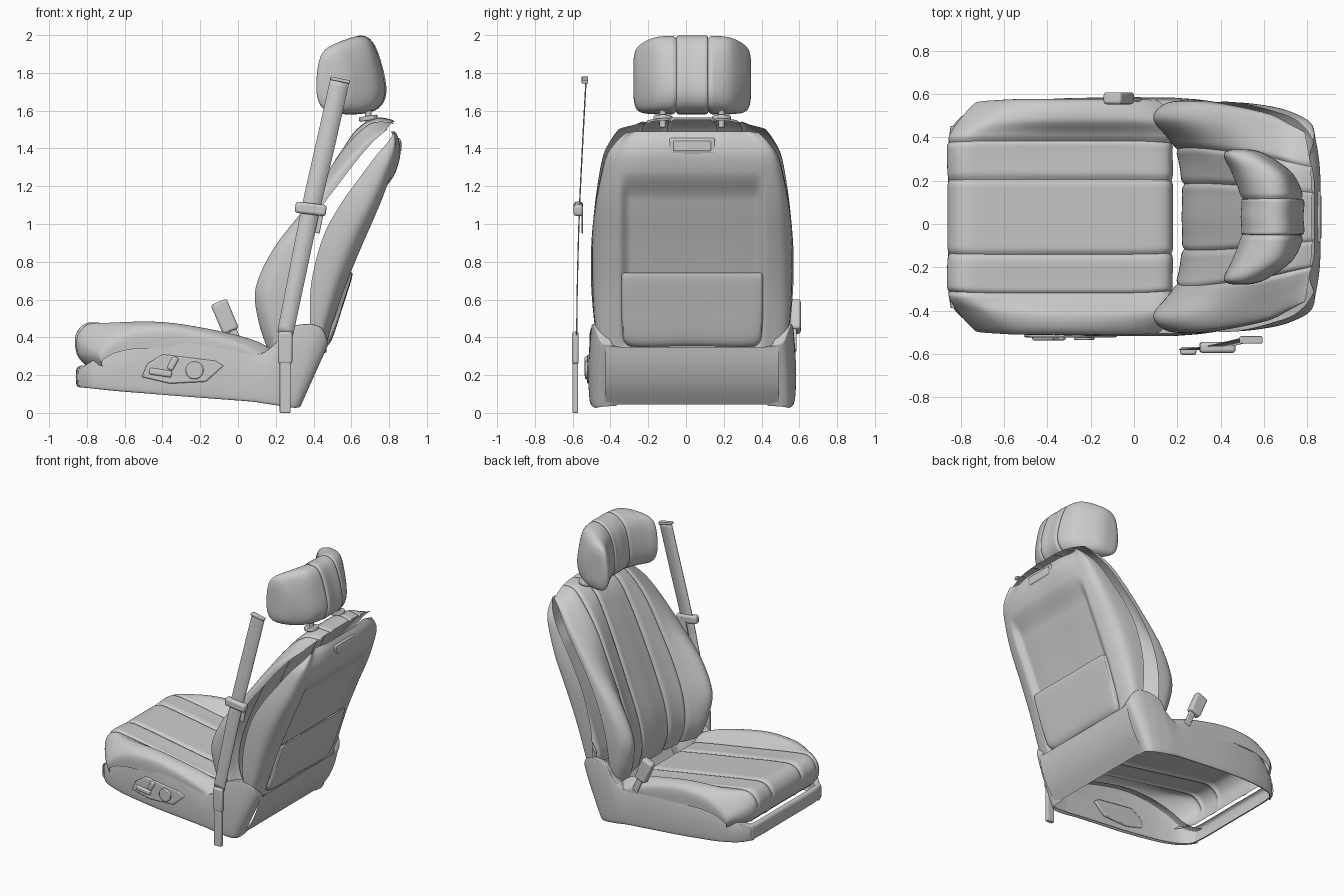
import bpy, bmesh, math
from mathutils import Vector

if "Cube" in bpy.data.objects:
    bpy.data.objects.remove(bpy.data.objects["Cube"])

C = 0.033  # centre line of the seat in y


def finish(name, verts, faces, angle=50):
    me = bpy.data.meshes.new(name)
    me.from_pydata(verts, [], faces)
    bm = bmesh.new()
    bm.from_mesh(me)
    bmesh.ops.remove_doubles(bm, verts=bm.verts, dist=1e-5)
    bmesh.ops.recalc_face_normals(bm, faces=bm.faces)
    bm.to_mesh(me)
    bm.free()
    ob = bpy.data.objects.new(name, me)
    bpy.context.collection.objects.link(ob)
    bpy.ops.object.select_all(action='DESELECT')
    bpy.context.view_layer.objects.active = ob
    ob.select_set(True)
    bpy.ops.object.shade_smooth_by_angle(angle=math.radians(angle))
    return ob


def spline(p, t, closed=False):
    n = len(p)
    i = int(t) if closed else min(int(t), n - 2)
    f = t - i
    a, b, c, d = [p[(i + k) % n] if closed else p[max(0, min(n - 1, i + k))] for k in (-1, 0, 1, 2)]
    return (b * 2 + (c - a) * f + (a * 2 - b * 5 + c * 4 - d) * f * f + (b * 3 - a - c * 3 + d) * f ** 3) / 2


def grid(name, ctrl, closed=False, nu=6, nv=14, post=None):
    """Smooth surface through a grid of control points."""
    cu = len(ctrl[0]) * nu if closed else (len(ctrl[0]) - 1) * nu + 1
    cv = (len(ctrl) - 1) * nv + 1
    cols = [[spline(r, i / nu, closed) for r in ctrl] for i in range(cu)]
    verts = []
    for j in range(cv):
        for col in cols:
            p = spline(col, j / nv)
            verts.append(post(p, j / nv) if post else p)
    last = cu if closed else cu - 1
    faces = [(j * cu + i, j * cu + (i + 1) % cu, (j + 1) * cu + (i + 1) % cu, (j + 1) * cu + i)
             for j in range(cv - 1) for i in range(last)]
    return finish(name, verts, faces)


def patch(name, rows, wid=None, seams=(), core=None, shape=None, **kw):
    """Symmetric surface: rows of (dy, xz profile) from the centre outwards."""
    def line(dy, pts, s):
        return [Vector((x, C + s * dy * (wid[i] if wid else 1), z)) for i, (x, z) in enumerate(pts)]
    ctrl = [line(d, p, -1) for d, p in reversed(rows[1:])] + [line(d, p, 1) for d, p in rows]
    m = len(rows) - 1

    def post(p, v):
        if shape:
            p = shape(p)
        for k in seams:
            g = 0.014 * math.exp(-((abs(v - m) - k) / 0.07) ** 2)
            p = p + (Vector(core) - p).normalized() * g
        return p
    return grid(name, ctrl, post=post, **kw)


def box(name, loc, size, tilt=0, bevel=0.01):
    bpy.ops.mesh.primitive_cube_add(size=1, location=loc, rotation=(0, tilt, 0))
    ob = bpy.context.object
    ob.name = name
    ob.scale = size
    bpy.ops.object.transform_apply(location=False, rotation=False, scale=True)
    mod = ob.modifiers.new("bevel", 'BEVEL')
    mod.width, mod.segments = bevel, 3
    bpy.ops.object.shade_smooth_by_angle(angle=math.radians(40))
    return ob


def cyl(name, loc, r, h, rot=(0, 0, 0)):
    bpy.ops.mesh.primitive_cylinder_add(vertices=32, radius=r, depth=h, location=loc, rotation=rot)
    bpy.context.object.name = name
    mod = bpy.context.object.modifiers.new("bevel", 'BEVEL')
    mod.width, mod.segments, mod.limit_method = 0.006, 2, 'ANGLE'
    bpy.ops.object.shade_smooth_by_angle(angle=math.radians(40))


def sstep(a, b, t):
    t = max(0, min(1, (t - a) / (b - a)))
    return t * t * (3 - 2 * t)


# seat cushion with stitched panels and side bolsters
mid = [(.18, .25), (.15, .32), (0, .355), (-.35, .415), (-.65, .465), (-.79, .475), (-.855, .41), (-.85, .31), (-.80, .25)]
patch("seat_cushion", [
    (0, mid), (.175, mid), (.355, mid),
    (.45, [(.2, .25), (.17, .34), (0, .41), (-.35, .475), (-.6, .48), (-.72, .45), (-.80, .38), (-.81, .31), (-.77, .25)]),
    (.535, [(.2, .22), (.17, .28), (0, .37), (-.3, .44), (-.52, .44), (-.64, .40), (-.72, .34), (-.74, .30), (-.72, .25)]),
    (.542, [(.2, .2), (.17, .24), (0, .3), (-.3, .33), (-.52, .34), (-.64, .32), (-.7, .29), (-.72, .27), (-.72, .24)])],
    wid=[.97, .98, 1, 1, 1, .99, .98, .97, .96], seams=(1, 2), core=(-.3, C, -.6))

# backrest cushion
mid = [(.26, .30), (.22, .45), (.25, .65), (.34, .9), (.43, 1.12), (.52, 1.32), (.61, 1.48), (.72, 1.56), (.82, 1.55)]
patch("backrest_cushion", [
    (0, mid), (.155, mid),
    (.32, [(.23, .31), (.19, .45), (.21, .65), (.29, .88), (.39, 1.1), (.49, 1.3), (.6, 1.45), (.71, 1.54), (.815, 1.54)]),
    (.45, [(.16, .33), (.11, .48), (.095, .66), (.19, .87), (.35, 1.08), (.48, 1.26), (.6, 1.4), (.70, 1.49), (.80, 1.52)]),
    (.525, [(.2, .34), (.16, .48), (.15, .66), (.23, .87), (.38, 1.08), (.51, 1.25), (.62, 1.38), (.71, 1.46), (.79, 1.505)]),
    (.535, [(.26, .35), (.25, .48), (.27, .68), (.33, .88), (.43, 1.07), (.54, 1.22), (.64, 1.35), (.72, 1.44), (.79, 1.5)])],
    wid=[.93, .97, 1, 1, .97, .93, .88, .8, .73], seams=(1, 2), core=(1.4, C, .9))


# backrest rear shell with recessed panel
def recess(p):
    d = abs(p.y - C)
    k = (1 - sstep(.33, .39, d)) * sstep(.3, .42, p.z) * (1 - sstep(1.13, 1.28, p.z))
    return Vector((p.x - .04 * k, p.y, p.z))


mid = [(.47, .32), (.515, .47), (.585, .68), (.675, .9), (.765, 1.1), (.825, 1.25), (.857, 1.36), (.852, 1.44), (.83, 1.49)]
patch("backrest_shell", [
    (0, mid), (.25, mid),
    (.42, [(x - .02, z) for x, z in mid]),
    (.51, [(.43, .35), (.46, .48), (.51, .68), (.59, .9), (.69, 1.1), (.76, 1.25), (.81, 1.36), (.83, 1.43), (.83, 1.485)]),
    (.53, [(.39, .40), (.38, .5), (.39, .7), (.45, .93), (.54, 1.1), (.64, 1.24), (.73, 1.36), (.79, 1.43), (.825, 1.48)])],
    wid=[.95, .98, 1, 1, .97, .92, .86, .77, .67], nu=10, shape=recess)

# map pocket, grab plate and lower rear panel
patch("map_pocket", [(0, [(.455, .35), (.495, .39), (.55, .55), (.605, .73), (.575, .73)]),
                     (.32, [(.455, .35), (.495, .39), (.55, .55), (.605, .73), (.575, .73)]),
                     (.37, [(.455, .43), (.485, .45), (.535, .55), (.59, .72), (.57, .73)]),
                     (.372, [(.44, .43), (.455, .45), (.51, .55), (.56, .72), (.55, .73)])])
box("grab_plate", (.85, C, 1.413), (.022, .24, .085), bevel=.01)
box("grab_plate_inset", (.857, C, 1.413), (.016, .2, .055), bevel=.006)
low = [(.33, .045), (.4, .14), (.45, .25), (.475, .35)]
patch("lower_rear_panel", [(0, low), (.3, low), (.46, low)])

# headrest
mid = [(.5, 1.66), (.5, 1.8), (.54, 1.93), (.63, 1.995), (.71, 1.965), (.765, 1.82), (.78, 1.68), (.72, 1.6), (.58, 1.585)]
patch("headrest", [
    (0, mid), (.09, mid),
    (.2, [(.46, 1.66), (.46, 1.8), (.5, 1.93), (.6, 1.985), (.68, 1.96), (.72, 1.82), (.73, 1.68), (.68, 1.6), (.54, 1.585)]),
    (.28, [(.42, 1.67), (.42, 1.81), (.45, 1.91), (.52, 1.945), (.58, 1.92), (.62, 1.81), (.62, 1.68), (.58, 1.61), (.47, 1.6)]),
    (.308, [(.44, 1.7), (.44, 1.8), (.46, 1.87), (.5, 1.89), (.53, 1.87), (.55, 1.8), (.55, 1.7), (.53, 1.66), (.47, 1.65)]),
    (.312, [(.49, 1.77)] * 9)], closed=True, seams=(1,), core=(.62, C, 1.8))
for s in (-1, 1):
    cyl("headrest_post", (.69, C + s * .155, 1.58), .017, .14)
    cyl("headrest_post_collar", (.69, C + s * .155, 1.56), .05, .025, (0, -.15, 0))

# side trims: top x, top z, bottom x, bottom z, offset from the centre
trim = [(-.85, .23, -.85, .14, .40), (-.78, .27, -.78, .135, .475), (-.65, .36, -.65, .125, .515), (-.5, .41, -.5, .115, .535),
        (-.3, .42, -.3, .10, .548), (-.05, .37, -.05, .08, .55), (.1, .31, .08, .068, .55), (.2, .37, .15, .06, .55),
        (.25, .44, .2, .055, .547), (.35, .47, .26, .048, .54), (.44, .45, .31, .042, .525),
        (.475, .37, .335, .045, .49), (.47, .35, .332, .048, .42)]
for s, cap, label in ((-1, 1, "outer"), (1, .35, "inner")):
    def row(t, inset):
        return [Vector((bx + (tx - bx) * t, C + s * (d - inset),
                        bz + ((min(tz, cap) if tx < .15 else tz) - bz) * t)) for tx, tz, bx, bz, d in trim]
    grid(label + "_side_trim", [row(0, .03), row(0, .008), row(.5, 0), row(.93, .008), row(1, .02), row(.97, .07)], nv=6)
front = [(-.83, .25), (-.855, .23), (-.855, .15), (-.83, .135)]
patch("front_trim", [(0, front), (.3, front), (.42, [(x + .012, z) for x, z in front])], nv=6)

# power seat control panel
out = [(-.51, .19), (-.48, .26), (-.40, .31), (-.12, .275), (-.075, .25), (-.17, .165), (-.36, .155)]
n = len(out)
prism = finish("control_panel", [(x, y, z) for y in (-.50, -.523) for x, z in out],
               [tuple(range(n)), tuple(range(n, 2 * n))] + [(i, (i + 1) % n, n + (i + 1) % n, n + i) for i in range(n)], 30)
mod = prism.modifiers.new("bevel", 'BEVEL')
mod.width, mod.segments = .007, 2
cyl("lumbar_knob", (-.23, -.525, .225), .047, .022, (math.pi / 2, 0, 0))
box("recline_switch", (-.345, -.525, .262), (.035, .024, .075), .5)
box("slide_switch", (-.41, -.525, .213), (.12, .024, .035), .15)

# seat belt, tongue and lower anchor
path = [(.54, -.532, 1.765), (.465, -.55, 1.43), (.385, -.567, 1.08), (.315, -.577, .74), (.25, -.582, .42)]
belt = grid("belt", [[Vector((x - h, y, z + h * .2)), Vector((x + h, y, z - h * .2))]
                     for (x, y, z), h in zip(path, (.05, .05, .048, .045, .042))], nu=2, nv=6)
sol = belt.modifiers.new("thickness", 'SOLIDIFY')
sol.thickness = .006
box("belt_top_loop", (.54, -.535, 1.762), (.105, .035, .018), .2, .005)
box("belt_tongue", (.385, -.57, 1.08), (.165, .05, .06), .12, .015)
box("belt_tongue_plate", (.41, -.548, 1.02), (.07, .008, .13), .2, .003)
box("anchor_sleeve", (.25, -.586, .345), (.075, .036, .17), 0, .012)
box("anchor_strap", (.25, -.586, .145), (.058, .03, .29), 0, .006)

# buckle
box("buckle_stalk", (-.015, .575, .405), (.045, .02, .16), -.4, .006)
box("buckle_head", (-.07, .58, .51), (.09, .055, .17), -.4, .014)
